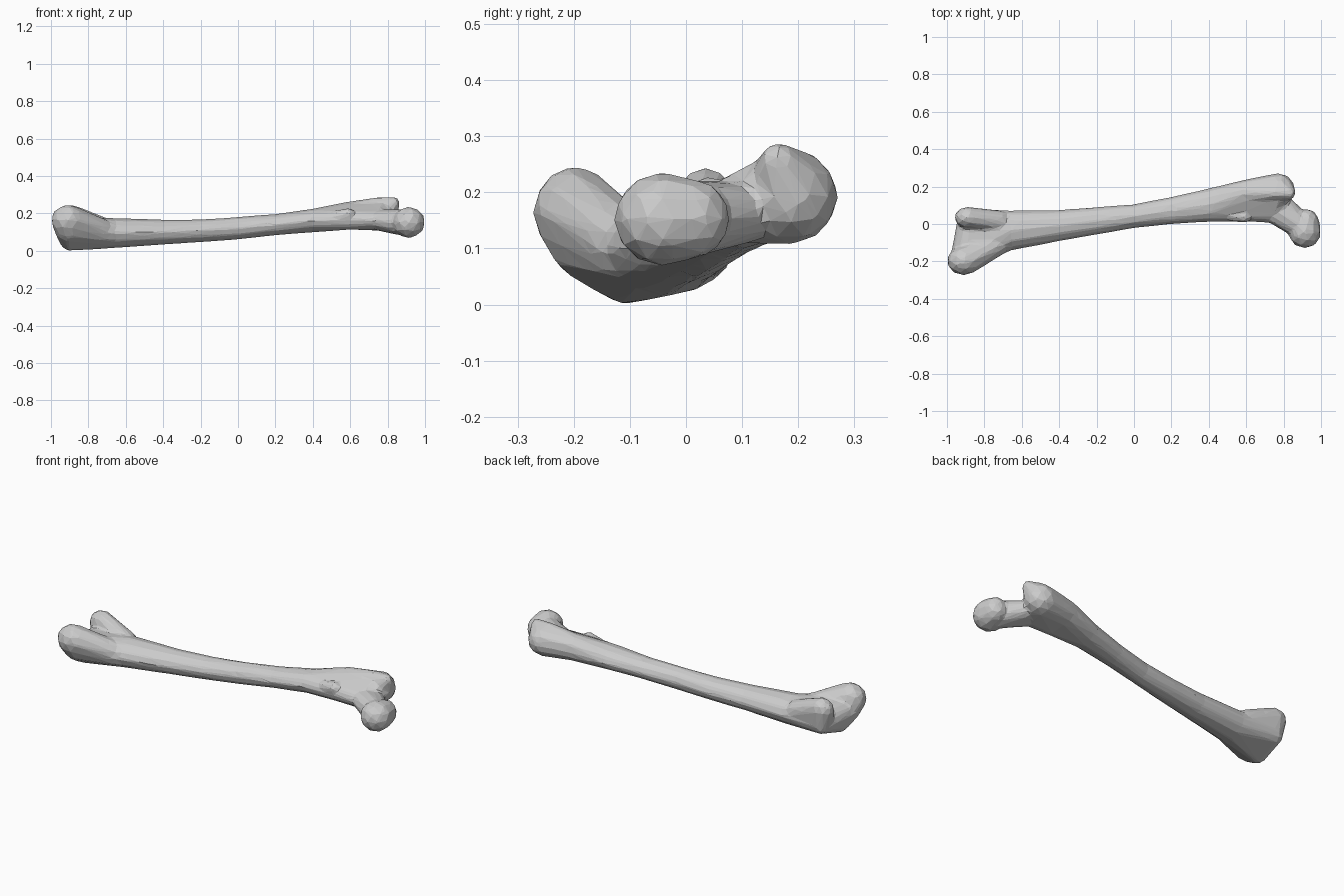
import bpy, bmesh
from mathutils import Vector

cube = bpy.data.objects.get("Cube")
if cube:
    bpy.data.objects.remove(cube, do_unlink=True)

bone = bpy.data.materials.new("bone_grey")
bone.use_nodes = True
bone.diffuse_color = (0.6, 0.6, 0.6, 1)
bone.node_tree.nodes["Principled BSDF"].inputs["Base Color"].default_value = (0.6, 0.6, 0.6, 1)

bm = bmesh.new()


def hull(*blobs):
    """Wrap ellipsoids (x, y, z, rx, ry, rz) in one convex skin."""
    part = bmesh.new()
    for x, y, z, rx, ry, rz in blobs:
        made = bmesh.ops.create_icosphere(part, subdivisions=2, radius=1)
        for v in made["verts"]:
            v.co = Vector((x + v.co.x * rx, y + v.co.y * ry, z + v.co.z * rz))
    bmesh.ops.delete(part, geom=part.faces[:], context="FACES_ONLY")
    out = bmesh.ops.convex_hull(part, input=part.verts[:])
    spare = {g for g in out["geom_interior"] + out["geom_unused"]
             if isinstance(g, bmesh.types.BMVert)}
    bmesh.ops.delete(part, geom=list(spare), context="VERTS")
    loose = [e for e in part.edges if not e.link_faces]
    bmesh.ops.delete(part, geom=loose, context="EDGES")
    mesh = bpy.data.meshes.new("part")
    part.to_mesh(mesh)
    part.free()
    bm.from_mesh(mesh)
    bpy.data.meshes.remove(mesh)


def ball(x, y, z, r):
    return (x, y, z, r, r, r)


# Shaft: gently bowed chain of oval sections
shaft = [
    (-0.66, -0.035, 0.095, 0.03, 0.108, 0.08),
    (-0.40, -0.008, 0.100, 0.03, 0.084, 0.067),
    (-0.20, 0.017, 0.107, 0.03, 0.074, 0.061),
    (0.00, 0.042, 0.121, 0.03, 0.064, 0.060),
    (0.20, 0.072, 0.140, 0.03, 0.073, 0.057),
    (0.40, 0.101, 0.162, 0.03, 0.090, 0.063),
]
for a, b in zip(shaft, shaft[1:]):
    hull(a, b)

# Upper flare and big outer knob with its overhanging crest
low_side = ball(0.60, 0.065, 0.166, 0.052)
high_side = ball(0.60, 0.165, 0.192, 0.073)
knob = (0.77, 0.188, 0.193, 0.09, 0.084, 0.085)
neck_root = (0.74, 0.08, 0.165, 0.06, 0.075, 0.055)
hull(shaft[-1], low_side, high_side)
hull(low_side, high_side, neck_root, knob)
hull(high_side, knob, ball(0.75, 0.165, 0.255, 0.032), ball(0.832, 0.165, 0.256, 0.032))

# Small inner bump below the neck
hull(ball(0.52, 0.045, 0.185, 0.03), ball(0.59, 0.04, 0.195, 0.034))

# Neck and rounded head
hull(neck_root, (0.80, 0.09, 0.16, 0.05, 0.07, 0.055), ball(0.89, -0.01, 0.15, 0.072))
hull((0.913, -0.044, 0.152, 0.088, 0.086, 0.084), (0.925, 0.01, 0.153, 0.065, 0.07, 0.072))

# Flared lower end, tapering to a front ridge
ridge = ball(-0.90, -0.108, 0.052, 0.052)
outer = ball(-0.885, 0.025, 0.095, 0.058)
inner = (-0.90, -0.17, 0.11, 0.08, 0.075, 0.07)
hull(shaft[0], ridge, outer, inner, (-0.88, -0.03, 0.12, 0.06, 0.08, 0.05))

# Paired knuckles, leaving a notch between them
inner_knuckle = (-0.91, -0.198, 0.165, 0.09, 0.076, 0.082)
outer_knuckle = (-0.89, 0.035, 0.182, 0.07, 0.056, 0.063)
inner_root = (-0.70, -0.10, 0.105, 0.03, 0.06, 0.06)
outer_root = (-0.70, 0.01, 0.115, 0.03, 0.06, 0.06)
hull(inner_root, inner, inner_knuckle)
hull(outer_root, outer, outer_knuckle)

mesh = bpy.data.meshes.new("thigh_bone")
bm.to_mesh(mesh)
bm.free()
mesh.materials.append(bone)
obj = bpy.data.objects.new("thigh_bone", mesh)
bpy.context.collection.objects.link(obj)

# Fuse the parts into one skin and reduce it to flat facets
fuse = obj.modifiers.new("fuse", "REMESH")
fuse.mode = "VOXEL"
fuse.voxel_size = 0.01
soften = obj.modifiers.new("soften", "SMOOTH")
soften.factor = 0.5
soften.iterations = 3
facet = obj.modifiers.new("facet", "DECIMATE")
facet.ratio = 0.045
